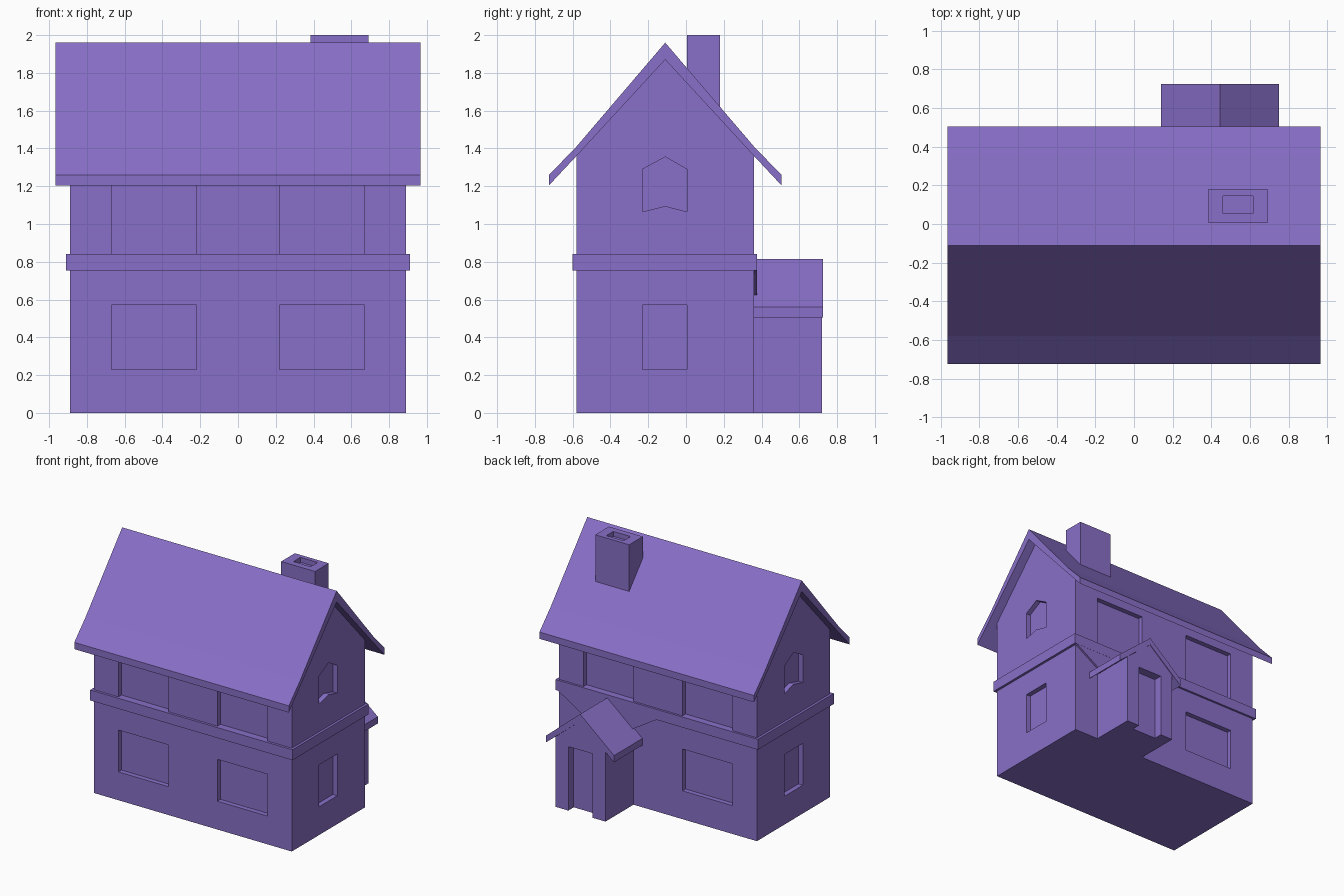
import bpy, bmesh

if "Cube" in bpy.data.objects:
    bpy.data.objects.remove(bpy.data.objects["Cube"])

mat = bpy.data.materials.new("purple")
mat.diffuse_color = (0.25, 0.16, 0.58, 1)
mat.use_nodes = True
mat.node_tree.nodes["Principled BSDF"].inputs["Base Color"].default_value = mat.diffuse_color


def add_prism(bm, pts, axis, lo, hi):
    """Extrude a 2D outline along an axis from lo to hi."""
    place = {"x": lambda p, a: (a, p[0], p[1]),
             "y": lambda p, a: (p[0], a, p[1]),
             "z": lambda p, a: (p[0], p[1], a)}[axis]
    rings = [[bm.verts.new(place(p, a)) for p in pts] for a in (lo, hi)]
    n = len(pts)
    faces = [bm.faces.new(rings[0]), bm.faces.new(rings[1])]
    for i in range(n):
        j = (i + 1) % n
        faces.append(bm.faces.new((rings[0][i], rings[0][j], rings[1][j], rings[1][i])))
    bmesh.ops.recalc_face_normals(bm, faces=faces)


def make(name, prisms):
    bm = bmesh.new()
    for p in prisms:
        add_prism(bm, *p)
    me = bpy.data.meshes.new(name)
    bm.to_mesh(me)
    bm.free()
    me.materials.append(mat)
    ob = bpy.data.objects.new(name, me)
    bpy.context.collection.objects.link(ob)
    return ob


def cut(ob, prisms):
    """Subtract prisms from an object and discard the cutter."""
    cutter = make("cutter", prisms)
    cutter.hide_render = True
    mod = ob.modifiers.new("cut", "BOOLEAN")
    mod.operation = "DIFFERENCE"
    mod.solver = "EXACT"
    mod.object = cutter
    bpy.context.view_layer.objects.active = ob
    bpy.ops.object.modifier_apply(modifier=mod.name)
    bpy.data.objects.remove(cutter)


def rect(a, b, c, d):
    return [(a, c), (b, c), (b, d), (a, d)]


X, Y0, Y1, YM = 0.89, -0.58, 0.36, -0.11
DEPTH = 0.04

# Main walls with gables
walls = make("house_walls", [([(Y0, 0), (Y1, 0), (Y1, 1.36), (YM, 1.87), (Y0, 1.36)], "x", -X, X)])

# Recessed windows on all sides
holes = []
for s in (-1, 1):
    a, b = sorted((s * 0.22, s * 0.67))
    for z0, z1 in ((0.23, 0.57), (0.835, 1.25)):
        holes.append((rect(a, b, z0, z1), "y", Y0 - 0.1, Y0 + DEPTH))
        if s < 0 or z0 > 0.5:      # the porch replaces one lower back window
            holes.append((rect(a, b, z0, z1), "y", Y1 - DEPTH, Y1 + 0.1))
    lo, hi = sorted((s * (X - DEPTH), s * (X + 0.1)))
    holes.append((rect(-0.23, 0.005, 0.23, 0.57), "x", lo, hi))
    holes.append(([(-0.23, 1.065), (YM, 1.095), (0.005, 1.065), (0.005, 1.29),
                   (YM, 1.355), (-0.23, 1.29)], "x", lo, hi))
cut(walls, holes)

# Belt course between the floors, with the flared piece above the porch
make("belt_course", [(rect(-0.91, 0.91, -0.60, 0.377), "z", 0.755, 0.84)])
make("belt_flare", [([(0.0, 0.756), (0.22, 0.62), (0.67, 0.62), (0.89, 0.756)], "y", 0.35, 0.376)])

# Main roof
make("main_roof", [([(-0.725, 1.205), (Y0, 1.36), (YM, 1.87), (Y1, 1.36), (0.505, 1.205),
                     (0.505, 1.26), (Y1, 1.41), (YM, 1.96), (Y0, 1.41), (-0.725, 1.26)],
                    "x", -0.965, 0.965)])

# Chimney with flue
chimney = make("chimney", [(rect(0.385, 0.69, 0.005, 0.18), "z", 1.55, 2.0)])
cut(chimney, [(rect(0.46, 0.615, 0.055, 0.145), "z", 1.96, 2.1)])

# Porch with recessed door
PX = 0.445
porch = make("porch_walls", [([(0.22, 0), (0.67, 0), (0.67, 0.57), (PX, 0.757), (0.22, 0.57)],
                              "y", 0.35, 0.72)])
cut(porch, [(rect(0.335, 0.555, -0.1, 0.52), "y", 0.65, 0.9)])
make("porch_roof", [([(0.14, 0.505), (PX, 0.757), (0.75, 0.505), (0.75, 0.56),
                      (PX, 0.815), (0.14, 0.56)], "y", 0.36, 0.725)])
